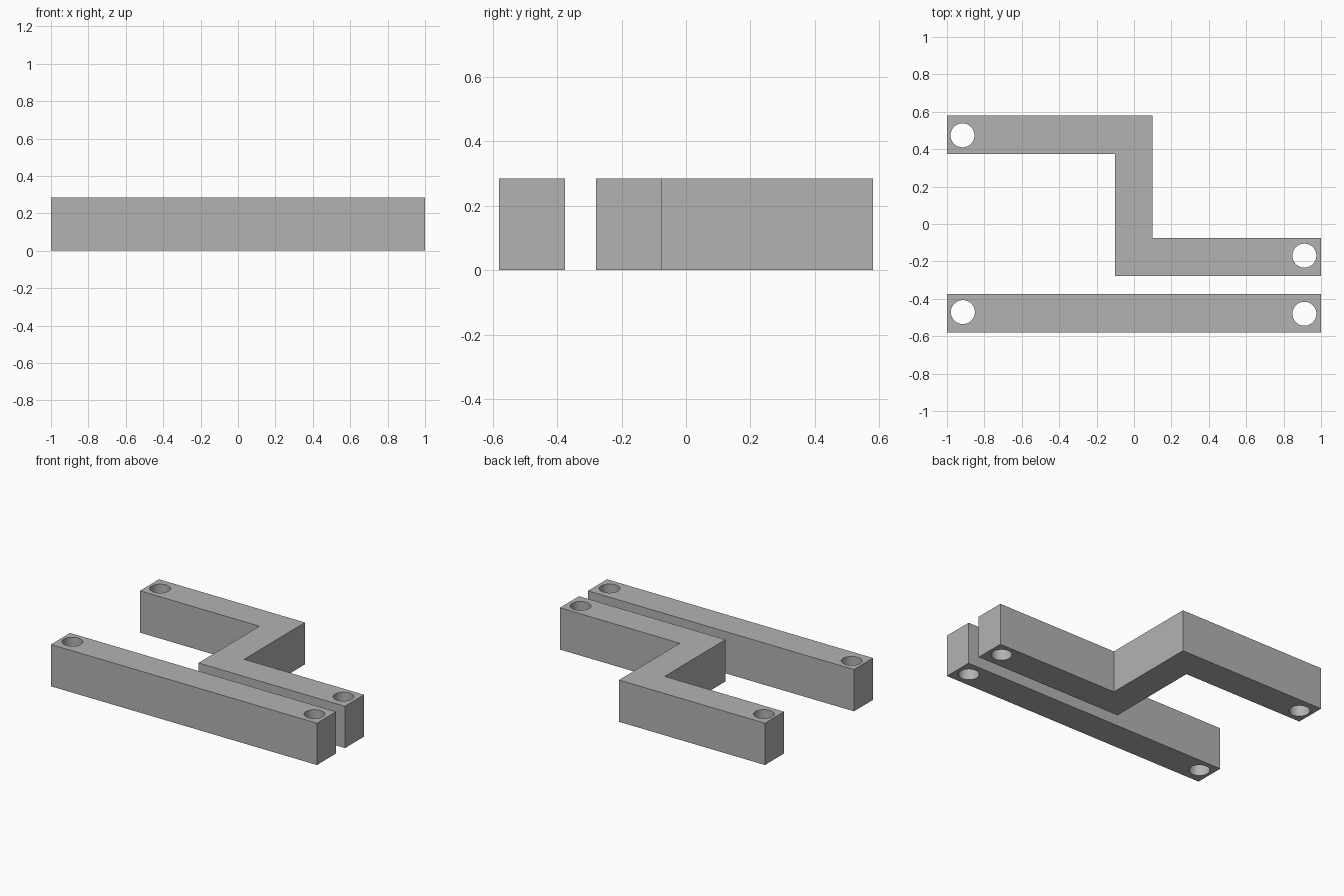
import bpy, bmesh, math

if "Cube" in bpy.data.objects:
    bpy.data.objects.remove(bpy.data.objects["Cube"])

HEIGHT = 0.284
HOLE_RADIUS = 0.064

grey = bpy.data.materials.new("plain grey")
grey.diffuse_color = (0.45, 0.45, 0.45, 1)
grey.use_nodes = True
grey.node_tree.nodes["Principled BSDF"].inputs["Base Color"].default_value = grey.diffuse_color


def add_object(name, bm):
    bmesh.ops.recalc_face_normals(bm, faces=bm.faces)
    mesh = bpy.data.meshes.new(name)
    bm.to_mesh(mesh)
    bm.free()
    obj = bpy.data.objects.new(name, mesh)
    bpy.context.collection.objects.link(obj)
    return obj


def extruded_bar(name, outline, holes):
    # Solid bar from its plan outline
    bm = bmesh.new()
    face = bm.faces.new([bm.verts.new((x, y, 0)) for x, y in outline])
    top = bmesh.ops.extrude_face_region(bm, geom=[face])["geom"]
    verts = [v for v in top if isinstance(v, bmesh.types.BMVert)]
    bmesh.ops.translate(bm, verts=verts, vec=(0, 0, HEIGHT))
    bar = add_object(name, bm)
    bar.data.materials.append(grey)

    # Round bolt holes straight through the ends
    for x, y in holes:
        bm = bmesh.new()
        bmesh.ops.create_cone(bm, cap_ends=True, segments=48, radius1=HOLE_RADIUS,
                              radius2=HOLE_RADIUS, depth=HEIGHT * 2)
        bmesh.ops.translate(bm, verts=bm.verts, vec=(x, y, HEIGHT / 2))
        cutter = add_object("hole_cutter", bm)
        cutter.hide_render = True
        cut = bar.modifiers.new("hole", 'BOOLEAN')
        cut.operation = 'DIFFERENCE'
        cut.solver = 'EXACT'
        cut.object = cutter
        bpy.context.view_layer.objects.active = bar
        bpy.ops.object.modifier_apply(modifier=cut.name)
        bpy.data.objects.remove(cutter)

    # Smooth hole walls, sharp edges
    bpy.ops.object.select_all(action='DESELECT')
    bar.select_set(True)
    bpy.context.view_layer.objects.active = bar
    bpy.ops.object.shade_smooth_by_angle(angle=math.radians(30))
    return bar


# Straight bar at the front
extruded_bar("straight_bar",
             [(-1, -0.58), (1, -0.58), (1, -0.375), (-1, -0.375)],
             [(-0.915, -0.471), (0.911, -0.48)])

# Stepped bar behind it
extruded_bar("stepped_bar",
             [(-1, 0.375), (-0.102, 0.375), (-0.102, -0.279), (1, -0.279),
              (1, -0.074), (0.098, -0.074), (0.098, 0.58), (-1, 0.58)],
             [(-0.917, 0.474), (0.911, -0.169)])
